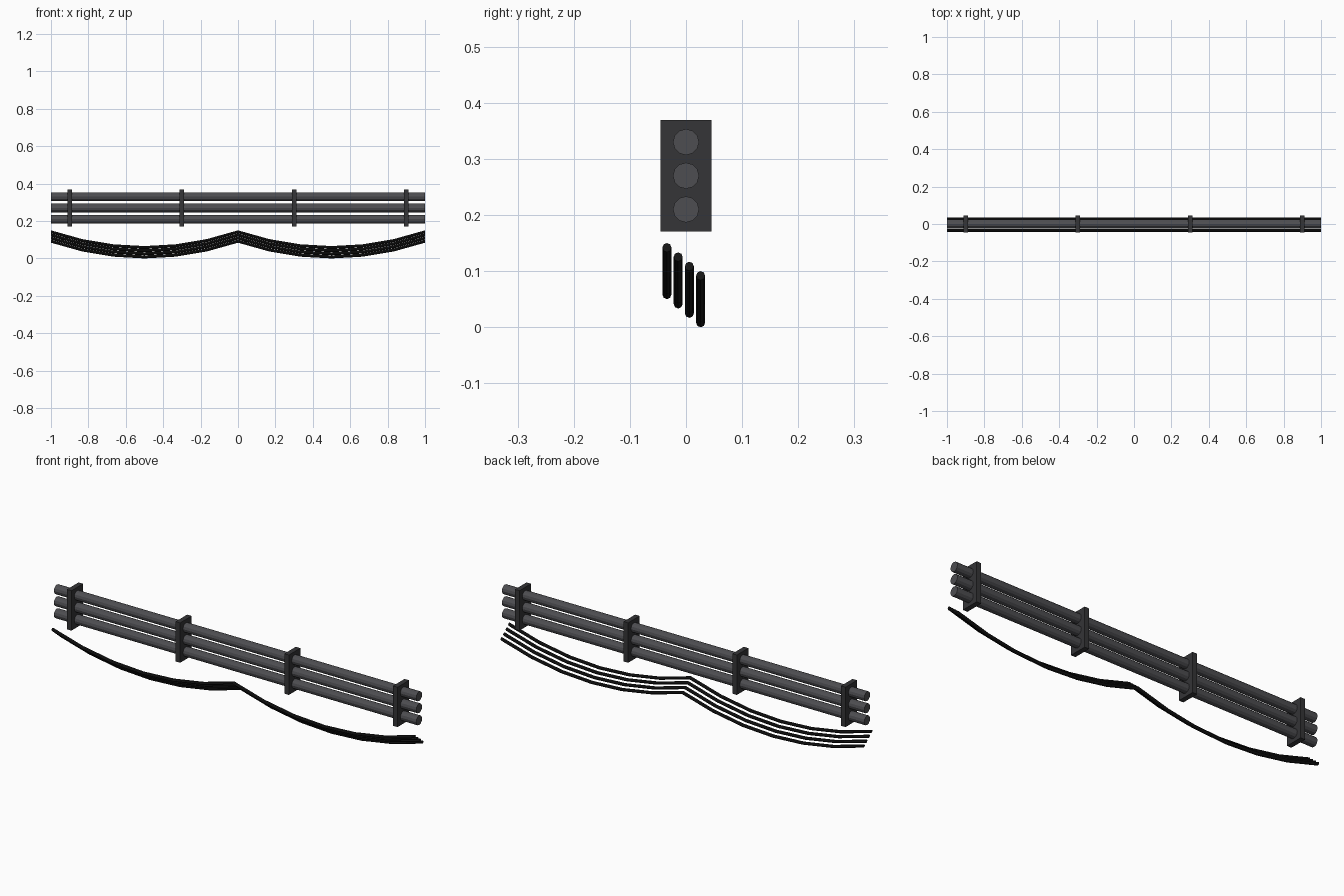
import bpy, bmesh, math

if "Cube" in bpy.data.objects:
    bpy.data.objects.remove(bpy.data.objects["Cube"])

def material(name, r, g, b):
    m = bpy.data.materials.new(name)
    m.diffuse_color = (r, g, b, 1)
    m.use_nodes = True
    m.node_tree.nodes["Principled BSDF"].inputs["Base Color"].default_value = m.diffuse_color
    return m

pipe_mat = material("pipe_grey", 0.075, 0.075, 0.082)
bracket_mat = material("bracket_grey", 0.035, 0.035, 0.038)
cable_mat = material("cable_black", 0.009, 0.009, 0.009)

def tube(name, path, radius, sides, mat):
    """Capped tube through points running along x."""
    bm = bmesh.new()
    rings = []
    for x, y, z in path:
        angles = [2 * math.pi * i / sides for i in range(sides)]
        rings.append([bm.verts.new((x, y + radius * math.cos(a), z + radius * math.sin(a)))
                      for a in angles])
    for a, b in zip(rings, rings[1:]):
        for i in range(sides):
            j = (i + 1) % sides
            bm.faces.new((a[i], a[j], b[j], b[i]))
    bm.faces.new(rings[0])
    bm.faces.new(rings[-1])
    bmesh.ops.recalc_face_normals(bm, faces=bm.faces)
    mesh = bpy.data.meshes.new(name)
    bm.to_mesh(mesh)
    bm.free()
    mesh.materials.append(mat)
    ob = bpy.data.objects.new(name, mesh)
    bpy.context.collection.objects.link(ob)
    return ob

# Three stacked straight pipes
for i in range(3):
    z = 0.21 + 0.06 * i
    tube(f"pipe_{i + 1}", [(-1, 0, z), (1, 0, z)], 0.0233, 12, pipe_mat)

# Bracket plates clamping the pipes
for i in range(4):
    bpy.ops.mesh.primitive_cube_add(size=1, location=(-0.9 + 0.6 * i, 0, 0.27))
    ob = bpy.context.object
    ob.name = f"bracket_{i + 1}"
    ob.scale = (0.025, 0.091, 0.199)
    ob.data.materials.append(bracket_mat)

# Four cables, each sagging in two spans
SEG, SAG, R = 6, 0.084, 0.008
for i in range(4):
    top = 0.142 - 0.0167 * (i - 3) - 0.05
    path = []
    for k in range(2 * SEG + 1):
        t = (k % SEG) / SEG
        path.append((-1 + k / SEG, -0.034 + 0.02 * i, top - SAG * 4 * t * (1 - t)))
    tube(f"cable_{i + 1}", path, R, 8, cable_mat)
